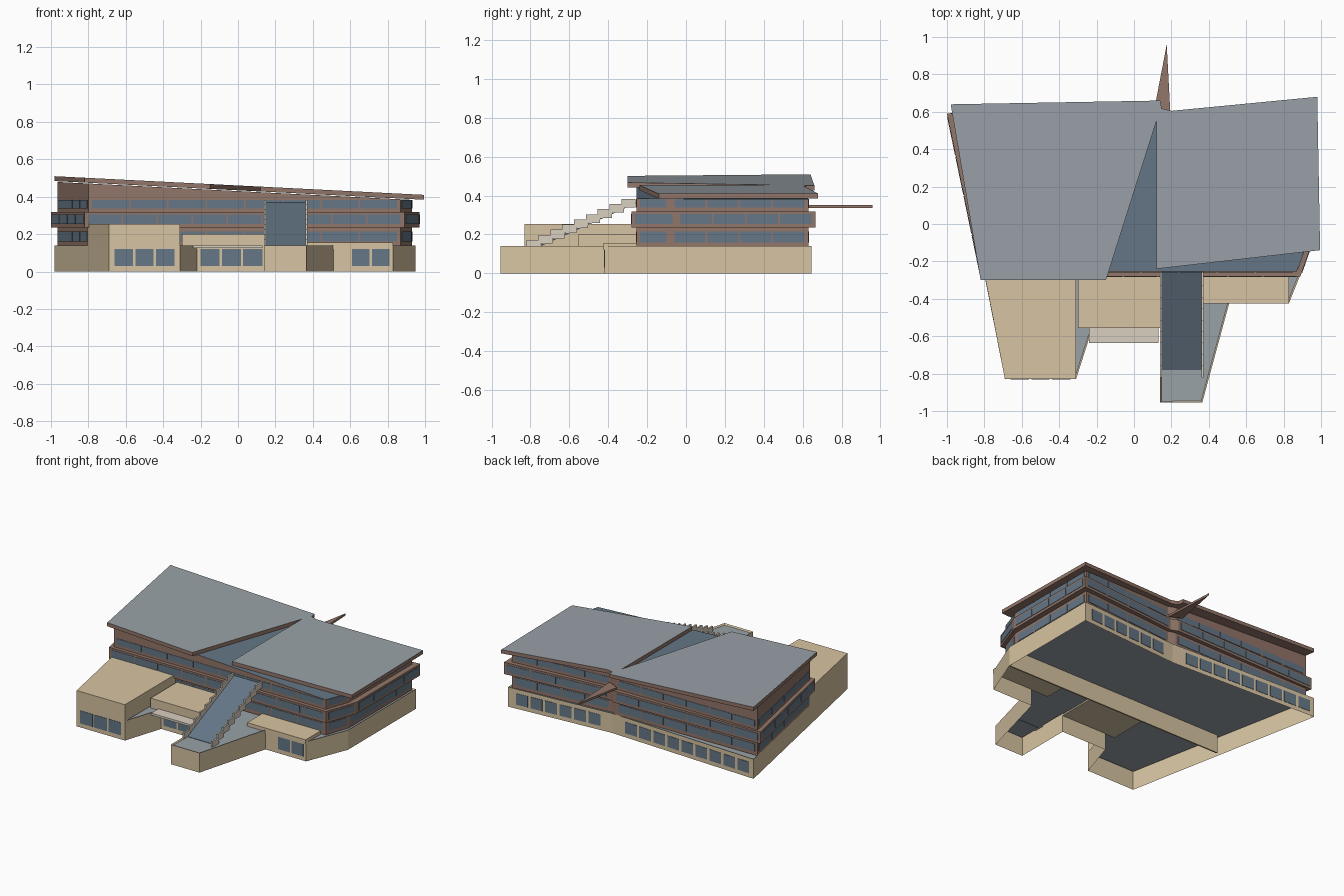
import bpy, bmesh
from mathutils import Vector

cube = bpy.data.objects.get("Cube")
if cube:
    bpy.data.objects.remove(cube, do_unlink=True)


def material(name, rgb):
    m = bpy.data.materials.new(name)
    m.use_nodes = True
    m.diffuse_color = (*rgb, 1)
    m.node_tree.nodes["Principled BSDF"].inputs["Base Color"].default_value = (*rgb, 1)
    return m


SAND = material("sandstone", (0.68, 0.55, 0.36))
BROWN = material("brown cladding", (0.29, 0.18, 0.14))
GLASS = material("blue glass", (0.13, 0.185, 0.24))
GREY = material("grey roofing", (0.32, 0.36, 0.39))
PALE = material("pale concrete", (0.70, 0.63, 0.53))


def prism(bm, poly, z0, z1, bottom=True):
    """Extrude a counter-clockwise plan; heights are numbers or functions of x, y."""
    height = lambda z, p: z(*p) if callable(z) else z
    low = [bm.verts.new((*p, height(z0, p))) for p in poly]
    high = [bm.verts.new((*p, height(z1, p))) for p in poly]
    n = len(poly)
    for i in range(n):
        j = (i + 1) % n
        bm.faces.new((low[i], low[j], high[j], high[i]))
    if bottom:
        bm.faces.new(low[::-1])
    top = bm.faces.new(high)
    top.material_index = 1
    return top


def finish(name, bm, side, top=None):
    mesh = bpy.data.meshes.new(name)
    bm.to_mesh(mesh)
    bm.free()
    for m in (side, top or side):
        mesh.materials.append(m)
    obj = bpy.data.objects.new(name, mesh)
    bpy.context.collection.objects.link(obj)


def block(name, poly, z0, z1, side, top=None):
    bm = bmesh.new()
    prism(bm, poly, z0, z1)
    finish(name, bm, side, top)


def rect(x0, x1, y0, y1):
    return [(x0, y0), (x1, y0), (x1, y1), (x0, y1)]


def panes(bm, p, q, z0, z1, count, gap, margin=0.0):
    """Row of thin window plates just outside the wall from p to q."""
    p, q = Vector(p), Vector(q)
    d = (q - p).normalized()
    out = Vector((d.y, -d.x)) * 0.003
    p, q = p + d * margin, q - d * margin
    step = ((q - p).length + gap) / count
    for i in range(count):
        a = p + d * step * i
        b = a + d * (step - gap)
        prism(bm, [tuple(v) for v in (a + out, b + out, b + out * 0.1, a + out * 0.1)], z0, z1)


# Ground floor: hollow shell with a low parapet around a grey deck
BASE = [(-0.98, 0.64), (-0.69, -0.83), (-0.31, -0.83), (-0.22, -0.55), (0.14, -0.55),
        (0.14, -0.955), (0.365, -0.955), (0.51, -0.42), (0.83, -0.42), (0.95, -0.12),
        (0.95, 0.645), (0.17, 0.59)]
bm = bmesh.new()
deck = prism(bm, BASE, 0, 0.14, bottom=False)
bm.normal_update()
ring = bmesh.ops.inset_region(bm, faces=[deck], thickness=0.01)["faces"]
for f in ring:
    f.material_index = 0
bmesh.ops.translate(bm, verts=list(deck.verts), vec=(0, 0, -0.01))
finish("ground_floor", bm, SAND, GREY)
block("inner_wall", rect(-0.8, 0.94, -0.125, -0.115), 0, 0.13, SAND)

# Front wings and entrance canopy
block("left_wing", [(-0.69, -0.83), (-0.31, -0.83), (-0.31, -0.24), (-0.805, -0.24)],
      0.135, 0.255, SAND)
block("middle_wing", rect(-0.3, 0.14, -0.555, -0.125), 0.12, 0.2, SAND)
block("right_wing", rect(0.37, 0.83, -0.425, -0.125), 0.12, 0.155, SAND)
block("entrance_canopy", rect(-0.24, 0.13, -0.635, -0.55), 0.125, 0.14, PALE)

# Ground floor windows
bm = bmesh.new()
for x0, x1, y, n in ((-0.66, -0.34, -0.83, 3), (-0.2, 0.13, -0.55, 3), (0.61, 0.81, -0.42, 2)):
    panes(bm, (x0, y), (x1, y), 0.03, 0.12, n, 0.012)
panes(bm, (0.89, 0.641), (0.255, 0.596), 0.03, 0.11, 6, 0.02)
panes(bm, (0.06, 0.595), (-0.945, 0.6385), 0.03, 0.11, 9, 0.02)
finish("ground_windows", bm, GLASS)


# Upper storeys
def below_roof(drop):
    return lambda x, y: 0.46 - 0.0505 * x - drop


INNER = [(-0.965, 0.575), (-0.8, -0.255), (0.87, -0.255), (0.93, -0.08),
         (0.93, 0.63), (0.19, 0.57), (0.14, 0.585)]
OUTER = [(-1.0, 0.59), (-0.82, -0.28), (0.89, -0.28), (0.97, -0.05),
         (0.97, 0.665), (0.19, 0.595), (0.14, 0.615)]
for label, plan, z0, z1, w0, w1 in (
        ("first", INNER, 0.135, 0.24, 0.16, 0.215),
        ("second", OUTER, 0.235, 0.318, 0.253, 0.305),
        ("third", INNER, 0.31, below_roof(0.03), 0.338, 0.383)):
    block(label + "_storey", plan, z0, z1, BROWN, GLASS if label == "third" else BROWN)
    bm = bmesh.new()
    for p, q in zip(plan, plan[1:] + plan[:1]):
        length = (Vector(q) - Vector(p)).length
        if length > 0.1:
            panes(bm, p, q, w0, w1, max(1, round(length / 0.2)), 0.008, 0.02)
    finish(label + "_storey_windows", bm, GLASS)

# Two roof planes parted by a wedge-shaped glass valley
LEFT = [(-0.98, 0.64), (-0.82, -0.3), (-0.15, -0.3), (0.12, 0.55), (0.15, 0.61), (0.14, 0.66)]
RIGHT = [(0.12, -0.24), (0.995, -0.14), (0.98, 0.68), (0.2, 0.605), (0.14, 0.62), (0.12, 0.55)]
for name, plan in (("left_roof", LEFT), ("right_roof", RIGHT)):
    block(name, plan, below_roof(0.026), below_roof(0), BROWN, GREY)

# Pointed fin at the back
block("rear_fin", [(0.11, 0.62), (0.195, 0.58), (0.175, 0.96)], 0.337, 0.352, BROWN)

# Glazed stair with stepped sides
block("stair_glass", rect(0.15, 0.365, -0.78, -0.25),
      lambda x, y: 0.125 + (y + 0.78) * 0.45, lambda x, y: 0.133 + (y + 0.78) * 0.45, GLASS)
STEPS, RUN, RISE = 9, 0.061, 0.0265
bm = bmesh.new()
for x in (0.138, 0.36):
    for i in range(STEPS):
        y, z = -0.82 + RUN * i, 0.145 + RISE * i
        prism(bm, rect(x, x + 0.012, y, y + RUN + 0.012), z - 0.018, z + RISE)
finish("stair_sides", bm, PALE)
